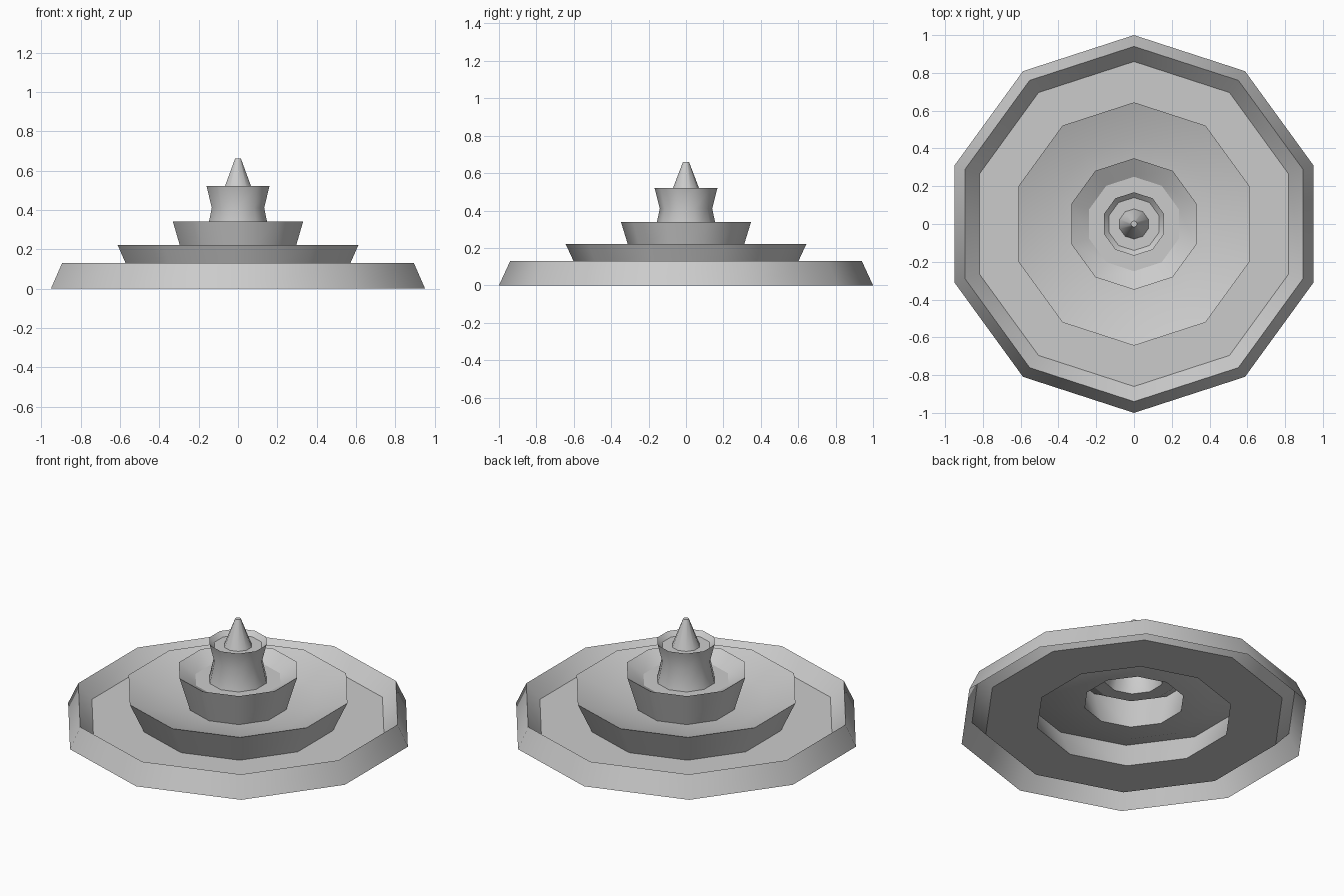
import bpy, bmesh, math

if "Cube" in bpy.data.objects:
    bpy.data.objects.remove(bpy.data.objects["Cube"])

SIDES = 10


def lathe(name, profile, cap=False):
    """Spin an (r, z) profile, listed outside to inside, into a ten-sided shell."""
    bm = bmesh.new()
    rings = []
    for r, z in profile:
        ring = []
        for i in range(SIDES):
            a = math.pi / 2 + 2 * math.pi * i / SIDES
            ring.append(bm.verts.new((r * math.cos(a), r * math.sin(a), z)))
        rings.append(ring)
    for lo, hi in zip(rings, rings[1:]):
        for i in range(SIDES):
            j = (i + 1) % SIDES
            bm.faces.new((lo[i], lo[j], hi[j], hi[i]))
    if cap:
        bm.faces.new(rings[-1])
    mesh = bpy.data.meshes.new(name)
    bm.to_mesh(mesh)
    bm.free()
    obj = bpy.data.objects.new(name, mesh)
    bpy.context.collection.objects.link(obj)
    bpy.ops.object.select_all(action='DESELECT')
    obj.select_set(True)
    bpy.context.view_layer.objects.active = obj
    bpy.ops.object.shade_smooth_by_angle(angle=math.radians(40))
    return obj


# Wide ground basin: sloped outer wall, inner wall and flat floor
lathe("ground_basin", [(1.0, 0), (0.94, 0.13), (0.86, 0.041), (0.56, 0.041)])

# Lower bowl: flared wall and shallow dish
lathe("lower_bowl", [(0.56, 0.041), (0.644, 0.222), (0.46, 0.156), (0.285, 0.134)])

# Upper bowl: flared wall and sloped lip, with a flat floor ring
lathe("upper_bowl", [(0.285, 0.134), (0.348, 0.34), (0.25, 0.282)])
lathe("upper_bowl_floor", [(0.25, 0.282), (0.168, 0.282)])

# Waisted column with a small cup on top
lathe("column_cup", [(0.168, 0.282), (0.14, 0.41), (0.168, 0.52),
                     (0.14, 0.493), (0.08, 0.493)])

# Pointed spout
lathe("spout", [(0.08, 0.493), (0.016, 0.66)], cap=True)
